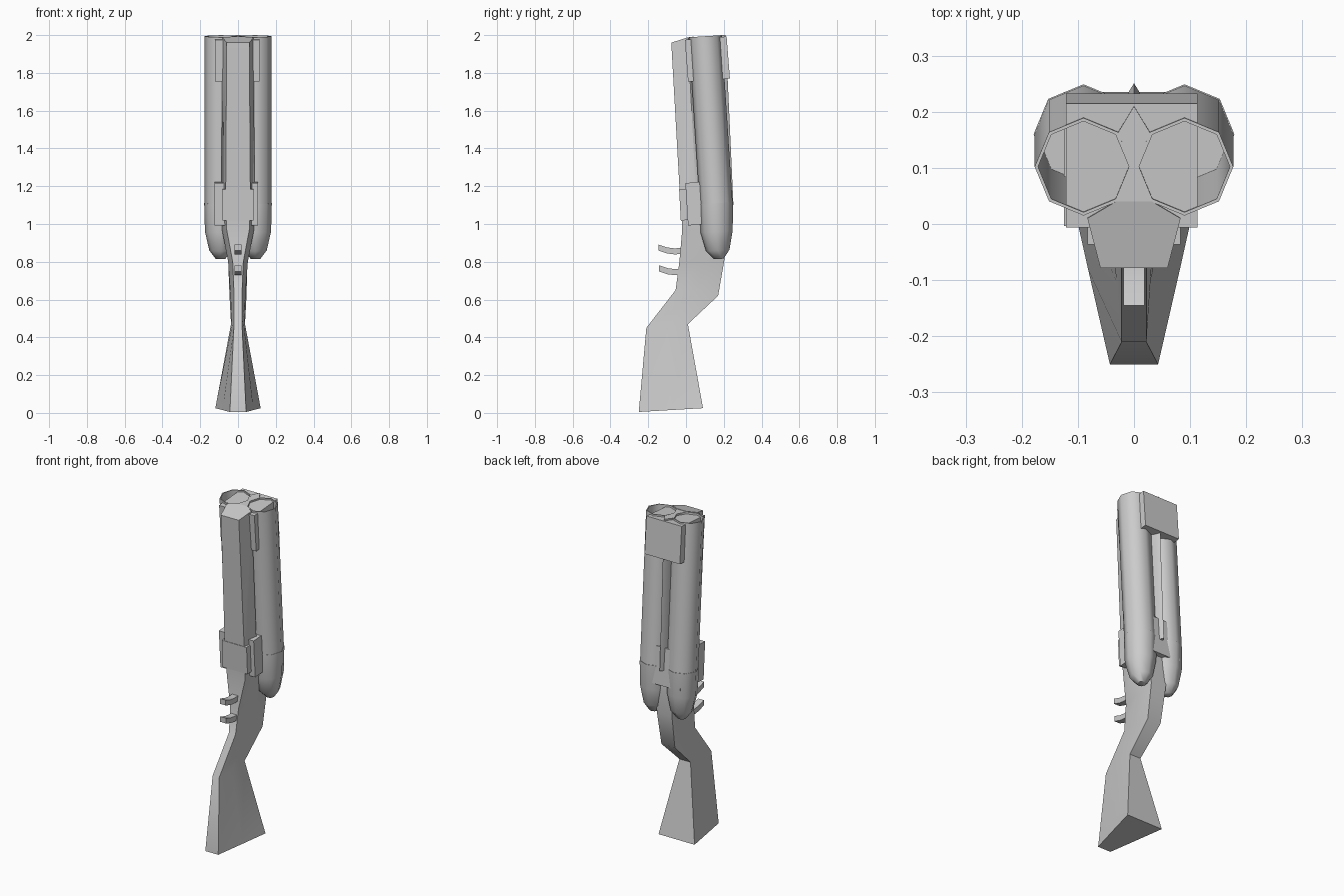
import bpy, bmesh, math
from mathutils import Vector, Matrix

if "Cube" in bpy.data.objects:
    bpy.data.objects.remove(bpy.data.objects["Cube"])

SLOPE = 0.065                      # backward lean of the barrels
TILT = math.atan(SLOPE)


def loft(name, rings, angle=55):
    """Skin equal-length rings of points, close both ends."""
    bm = bmesh.new()
    vs = [[bm.verts.new(p) for p in r] for r in rings]
    n = len(rings[0])
    for a, b in zip(vs, vs[1:]):
        for i in range(n):
            j = (i + 1) % n
            bm.faces.new((a[i], a[j], b[j], b[i]))
    bm.faces.new(vs[0][::-1])
    bm.faces.new(vs[-1])
    bmesh.ops.recalc_face_normals(bm, faces=bm.faces)
    me = bpy.data.meshes.new(name)
    bm.to_mesh(me)
    bm.free()
    ob = bpy.data.objects.new(name, me)
    bpy.context.collection.objects.link(ob)
    bpy.ops.object.select_all(action='DESELECT')
    ob.select_set(True)
    bpy.context.view_layer.objects.active = ob
    bpy.ops.object.shade_smooth_by_angle(angle=math.radians(angle))
    return ob


def octagon(cx, cy, cz, r):
    """Octagon square to the leaning barrel axis."""
    pts = []
    for k in range(8):
        a = k * math.pi / 4
        dy = r * math.sin(a)
        pts.append((cx + r * math.cos(a), cy + dy, cz + SLOPE * dy))
    return pts


def box(name, size, loc, tilt):
    bm = bmesh.new()
    bmesh.ops.create_cube(bm, size=1)
    m = Matrix.Translation(Vector(loc)) @ Matrix.Rotation(tilt, 4, 'X')
    bmesh.ops.transform(bm, matrix=m @ Matrix.Diagonal((*size, 1)), verts=bm.verts)
    me = bpy.data.meshes.new(name)
    bm.to_mesh(me)
    bm.free()
    ob = bpy.data.objects.new(name, me)
    bpy.context.collection.objects.link(ob)
    return ob


# Hollow barrels and the rounded breech lobes below them
for side, s in (("left", -1), ("right", 1)):
    x = s * 0.09
    loft(f"barrel_{side}", [octagon(x, 0.16, 1.1, 0.087),
                            octagon(x, 0.102, 1.994, 0.087),
                            octagon(x, 0.102, 1.994, 0.081),
                            octagon(x, 0.155, 1.18, 0.081)])
    loft(f"breech_lobe_{side}", [octagon(x, 0.160, 1.11, 0.089),
                                 octagon(x, 0.162, 0.96, 0.085),
                                 octagon(x, 0.168, 0.86, 0.062),
                                 octagon(x + s * 0.003, 0.174, 0.815, 0.025)])

# Stock, wrist and fore-end: front (y, z, half width), middle, back
sections = [
    ((-0.25, 0.005, 0.043), (-0.08, 0.015, 0.082), (0.09, 0.025, 0.12)),
    ((-0.21, 0.45, 0.022), (-0.10, 0.46, 0.032), (0.01, 0.47, 0.037)),
    ((-0.055, 0.65, 0.022), (0.06, 0.635, 0.04), (0.17, 0.62, 0.045)),
    ((-0.035, 0.80, 0.028), (0.085, 0.80, 0.052), (0.205, 0.82, 0.05)),
    ((-0.02, 0.97, 0.06), (0.07, 0.97, 0.085), (0.21, 0.97, 0.06)),
    ((-0.027, 1.10, 0.065), (0.055, 1.10, 0.09), (0.20, 1.11, 0.04)),
    ((-0.035, 1.20, 0.065), (0.05, 1.20, 0.088), (0.10, 1.20, 0.035)),
    ((-0.078, 1.96, 0.06), (0.01, 1.988, 0.083), (0.04, 1.992, 0.032)),
]
rings = []
for sec in sections:
    right = [(w, y, z) for y, z, w in sec]
    rings.append(right + [(-px, y, z) for px, y, z in right[::-1]])
loft("stock_and_fore_end", rings)

# Rib wedged in the valley between the barrels
rib = [(0, 0.21), (0.032, 0.157), (0.008, 0.10), (0.034, 0.04),
       (-0.034, 0.04), (-0.008, 0.10), (-0.032, 0.157)]
loft("barrel_rib", [[(px, y + (2 - z) * SLOPE * f, z + SLOPE * (y - 0.2)) for px, y in rib]
                    for z, f in ((1.1, 0.7), (2.0, 1))])

# Clamp blocks passing through the barrels at muzzle and breech
box("muzzle_band", (0.235, 0.222, 0.222), (-0.004, 0.113, 1.873), math.radians(4.5))
box("breech_clamp", (0.232, 0.225, 0.225), (-0.009, 0.116, 1.112), TILT)
box("front_latch", (0.165, 0.07, 0.165), (0, 0.003, 1.103), math.radians(3))

# Two curved triggers
path = [(-0.145, 0.015), (-0.10, 0.0), (-0.06, -0.005), (0.01, 0.0)]
for name, dy, dz in (("front_trigger", 0, 0.86), ("rear_trigger", 0.003, 0.75)):
    loft(name, [[(sx * 0.019, y + dy, z + dz + t)
                 for sx, t in ((-1, -0.016), (1, -0.016), (1, 0.016), (-1, 0.016))]
                for y, z in path], 40)
